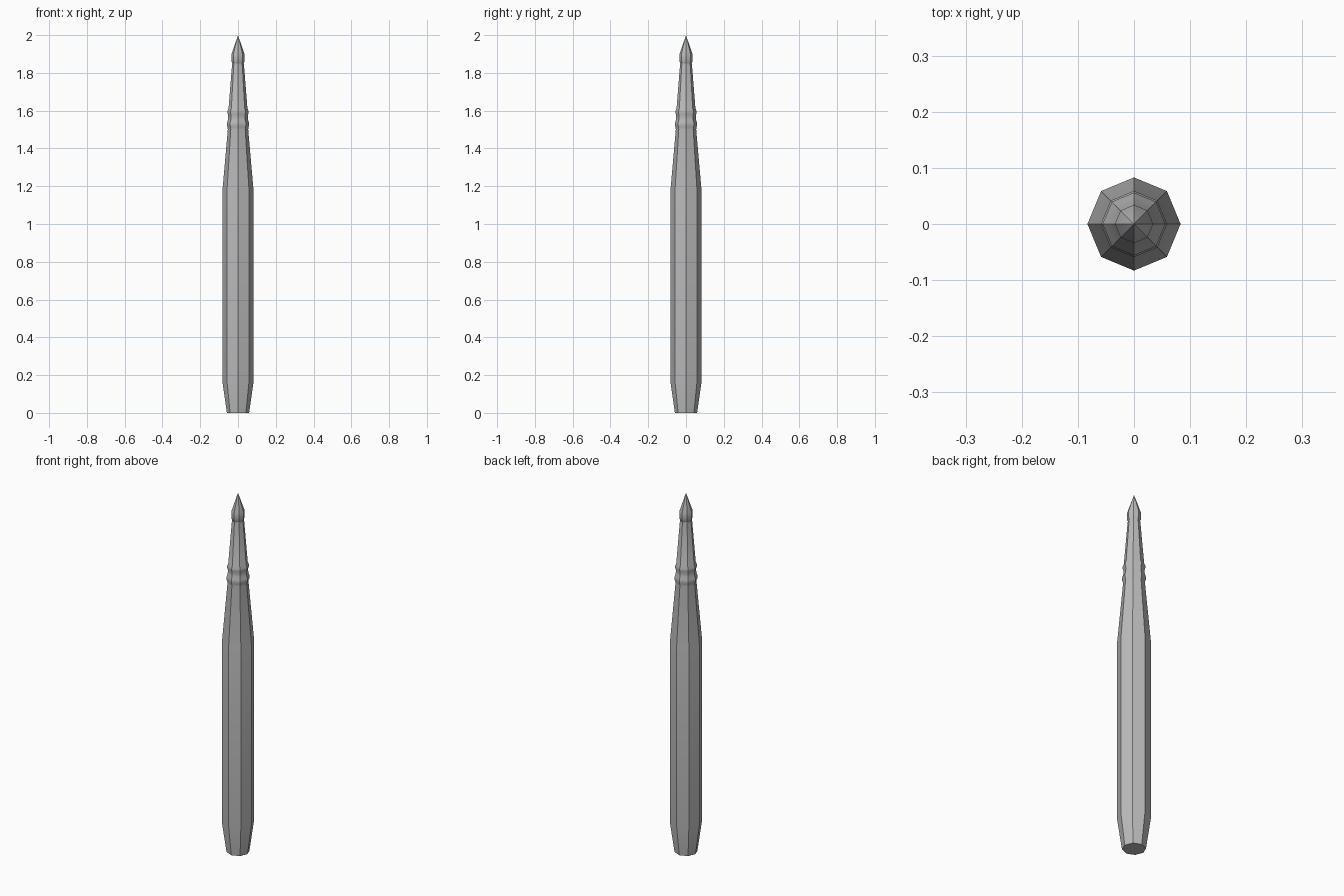
import bpy, bmesh
from math import cos, sin, pi, radians

cube = bpy.data.objects.get("Cube")
if cube:
    bpy.data.objects.remove(cube, do_unlink=True)

SIDES = 8

grey = bpy.data.materials.new("plain grey")
grey.use_nodes = True
colour = (0.5, 0.5, 0.5, 1)
grey.diffuse_color = colour
grey.node_tree.nodes["Principled BSDF"].inputs["Base Color"].default_value = colour


def turned(name, profile):
    """Eight-sided closed solid from (radius, height) pairs; radius 0 makes a point."""
    bm = bmesh.new()
    rings = []
    for r, z in profile:
        count = SIDES if r else 1
        rings.append([bm.verts.new((r * cos(2 * pi * i / SIDES),
                                    r * sin(2 * pi * i / SIDES), z))
                      for i in range(count)])
    for low, high in zip(rings, rings[1:]):
        for i in range(SIDES):
            j = (i + 1) % SIDES
            if len(high) == 1:
                bm.faces.new((low[i], low[j], high[0]))
            else:
                bm.faces.new((low[i], low[j], high[j], high[i]))
    for ring in (rings[0], rings[-1]):
        if len(ring) > 1:
            bm.faces.new(ring)
    bmesh.ops.recalc_face_normals(bm, faces=bm.faces)
    mesh = bpy.data.meshes.new(name)
    bm.to_mesh(mesh)
    bm.free()
    mesh.materials.append(grey)
    obj = bpy.data.objects.new(name, mesh)
    bpy.context.collection.objects.link(obj)
    bpy.ops.object.select_all(action="DESELECT")
    obj.select_set(True)
    bpy.context.view_layer.objects.active = obj
    bpy.ops.object.shade_smooth_by_angle(angle=radians(40))
    return obj


# Handle with tapered foot, two raised grip rings and a slim neck
turned("handle", [
    (0.059, 0), (0.083, 0.17), (0.083, 1.17), (0.054, 1.5),
    (0.055, 1.51), (0.059, 1.522), (0.059, 1.535), (0.053, 1.55),
    (0.052, 1.575), (0.056, 1.588), (0.056, 1.597), (0.05, 1.612),
    (0.031, 1.85)])

# Pointed tip
turned("tip", [(0.026, 1.845), (0.034, 1.86), (0.034, 1.9), (0, 2)])
